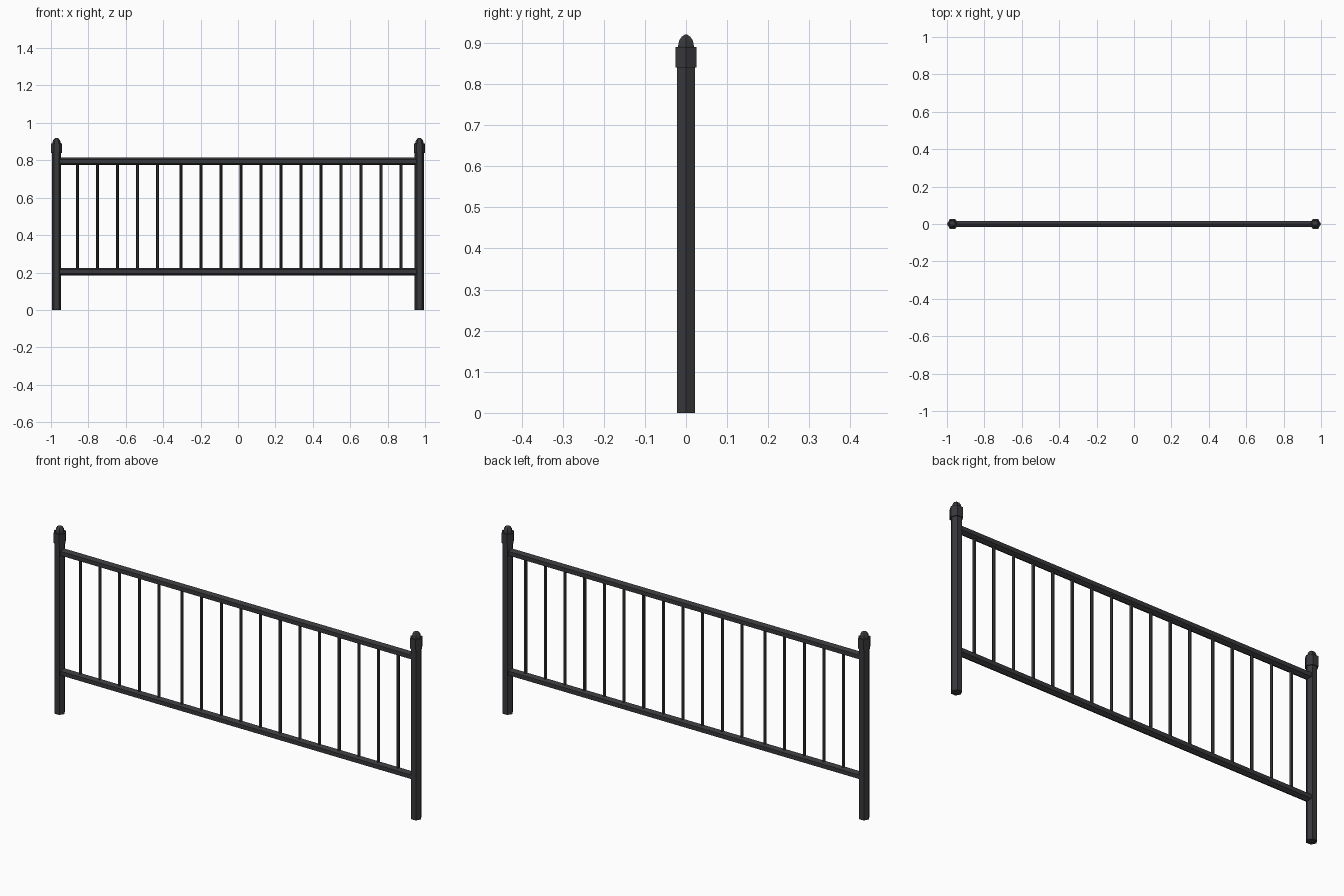
import bpy, math
from mathutils import Vector

if "Cube" in bpy.data.objects:
    bpy.data.objects.remove(bpy.data.objects["Cube"])

iron = bpy.data.materials.new("dark_iron")
iron.diffuse_color = (0.04, 0.04, 0.045, 1)
iron.use_nodes = True
iron.node_tree.nodes["Principled BSDF"].inputs["Base Color"].default_value = iron.diffuse_color


def lathe(name, profile, loc, rot=(0, 0, 0), spin=0.0):
    """Six-sided prism or stacked rings from (radius, height) pairs."""
    verts, faces, n = [], [], 6
    for r, h in profile:
        for i in range(n):
            a = spin + i * math.tau / n
            verts.append((r * math.cos(a), r * math.sin(a), h))
    for k in range(len(profile) - 1):
        for i in range(n):
            j = (i + 1) % n
            faces.append((k * n + i, k * n + j, (k + 1) * n + j, (k + 1) * n + i))
    faces.append(tuple(reversed(range(n))))
    faces.append(tuple(range(len(verts) - n, len(verts))))
    mesh = bpy.data.meshes.new(name)
    mesh.from_pydata(verts, [], faces)
    mesh.materials.append(iron)
    ob = bpy.data.objects.new(name, mesh)
    ob.location, ob.rotation_euler = loc, rot
    bpy.context.collection.objects.link(ob)
    return ob


# end posts with collar and domed finial
for side, x in (("left", -0.97), ("right", 0.97)):
    lathe(side + "_post", [(0.025, 0), (0.025, 0.845)], (x, 0, 0))
    lathe(side + "_post_collar", [(0.03, 0.84), (0.03, 0.89)], (x, 0, 0))
    lathe(side + "_post_finial",
          [(0.0225, 0.885), (0.0225, 0.892), (0.0195, 0.905), (0.0125, 0.915), (0.004, 0.92)],
          (x, 0, 0))

# horizontal rails
for name, z in (("top_rail", 0.794), ("bottom_rail", 0.205)):
    lathe(name, [(0.02, -0.96), (0.02, 0.96)], (0, 0, z), (0, math.pi / 2, 0))

# balusters, with the slightly wider gap after the fifth
xs = [-0.858 + 0.107 * i for i in range(5)] + [-0.305 + 0.107 * i for i in range(12)]
for i, x in enumerate(xs):
    lathe(f"baluster_{i + 1}", [(0.0075, 0.205), (0.0075, 0.794)], (x, 0, 0))
